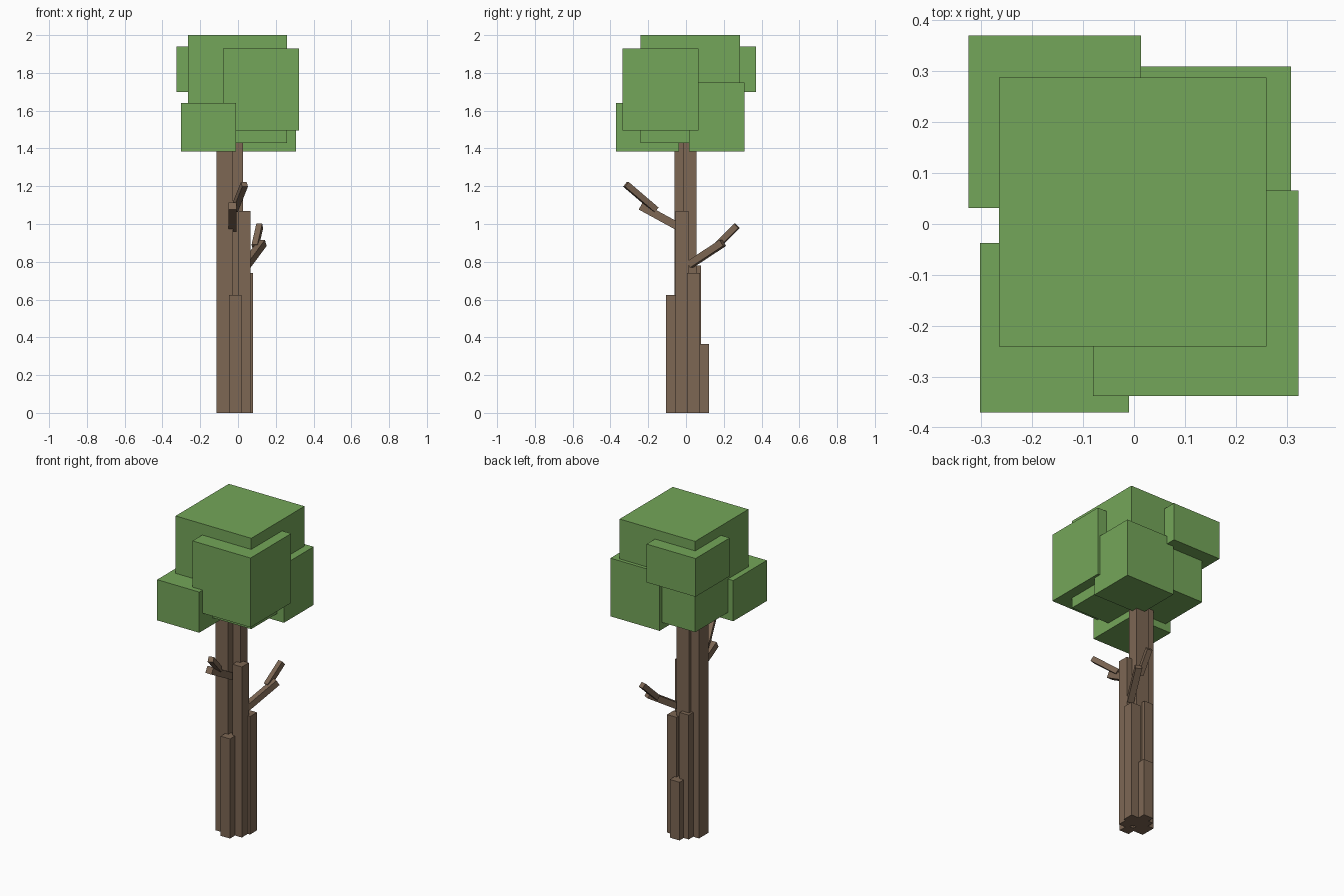
import bpy
from mathutils import Vector

if "Cube" in bpy.data.objects:
    bpy.data.objects.remove(bpy.data.objects["Cube"])


def material(name, rgb):
    m = bpy.data.materials.new(name)
    m.diffuse_color = (*rgb, 1)
    m.use_nodes = True
    m.node_tree.nodes["Principled BSDF"].inputs["Base Color"].default_value = m.diffuse_color
    return m


BARK = material("bark brown", (0.205, 0.135, 0.088))
LEAF = material("leaf green", (0.175, 0.38, 0.10))


def cube(name, mat, centre, size):
    bpy.ops.mesh.primitive_cube_add(size=1, location=centre)
    ob = bpy.context.object
    ob.name = name
    ob.scale = size
    ob.data.materials.append(mat)
    return ob


def block(name, mat, x, y, z):
    """Axis-aligned block from (min, max) ranges."""
    lo, hi = Vector((x[0], y[0], z[0])), Vector((x[1], y[1], z[1]))
    return cube(name, mat, (lo + hi) / 2, hi - lo)


def stick(name, start, end, thick):
    """Square bar running from start to end."""
    a, b = Vector(start), Vector(end)
    ob = cube(name, BARK, (a + b) / 2, (thick, thick, (b - a).length))
    ob.rotation_euler = (b - a).to_track_quat('Z', 'X').to_euler()


# Leaf blocks
for name, x, y, z in [
    ("leaves_main", (-0.265, 0.26), (-0.24, 0.287), (1.43, 2.0)),
    ("leaves_front_right", (-0.08, 0.323), (-0.337, 0.066), (1.495, 1.93)),
    ("leaves_front_left", (-0.302, -0.01), (-0.37, -0.037), (1.385, 1.64)),
    ("leaves_back_right", (-0.033, 0.308), (0.016, 0.309), (1.385, 1.75)),
    ("leaves_back_left", (-0.325, 0.014), (0.031, 0.37), (1.70, 1.94)),
]:
    block(name, LEAF, x, y, z)

# Trunk: cluster of square columns of different heights
for name, x, y, top in [
    ("trunk_left", (-0.115, -0.026), (-0.06, 0.035), 1.5),
    ("trunk_core", (-0.06, 0.026), (-0.013, 0.055), 1.5),
    ("trunk_right", (0.0, 0.065), (-0.055, 0.014), 1.07),
    ("trunk_front", (-0.047, 0.018), (-0.105, -0.035), 0.625),
    ("trunk_side", (0.015, 0.08), (0.005, 0.074), 0.74),
    ("trunk_back", (-0.075, -0.012), (0.01, 0.08), 0.78),
    ("trunk_root_back", (-0.04, 0.028), (0.05, 0.121), 0.365),
]:
    block(name, BARK, x, y, (0, top))

# Forked branches
stick("front_branch", (-0.03, -0.03, 0.98), (-0.03, -0.24, 1.095), 0.042)
stick("front_twig", (-0.02, -0.16, 1.075), (0.034, -0.318, 1.21), 0.032)
stick("right_branch", (0.045, 0.02, 0.785), (0.13, 0.195, 0.90), 0.038)
stick("right_twig", (0.09, 0.16, 0.88), (0.115, 0.27, 0.99), 0.032)
